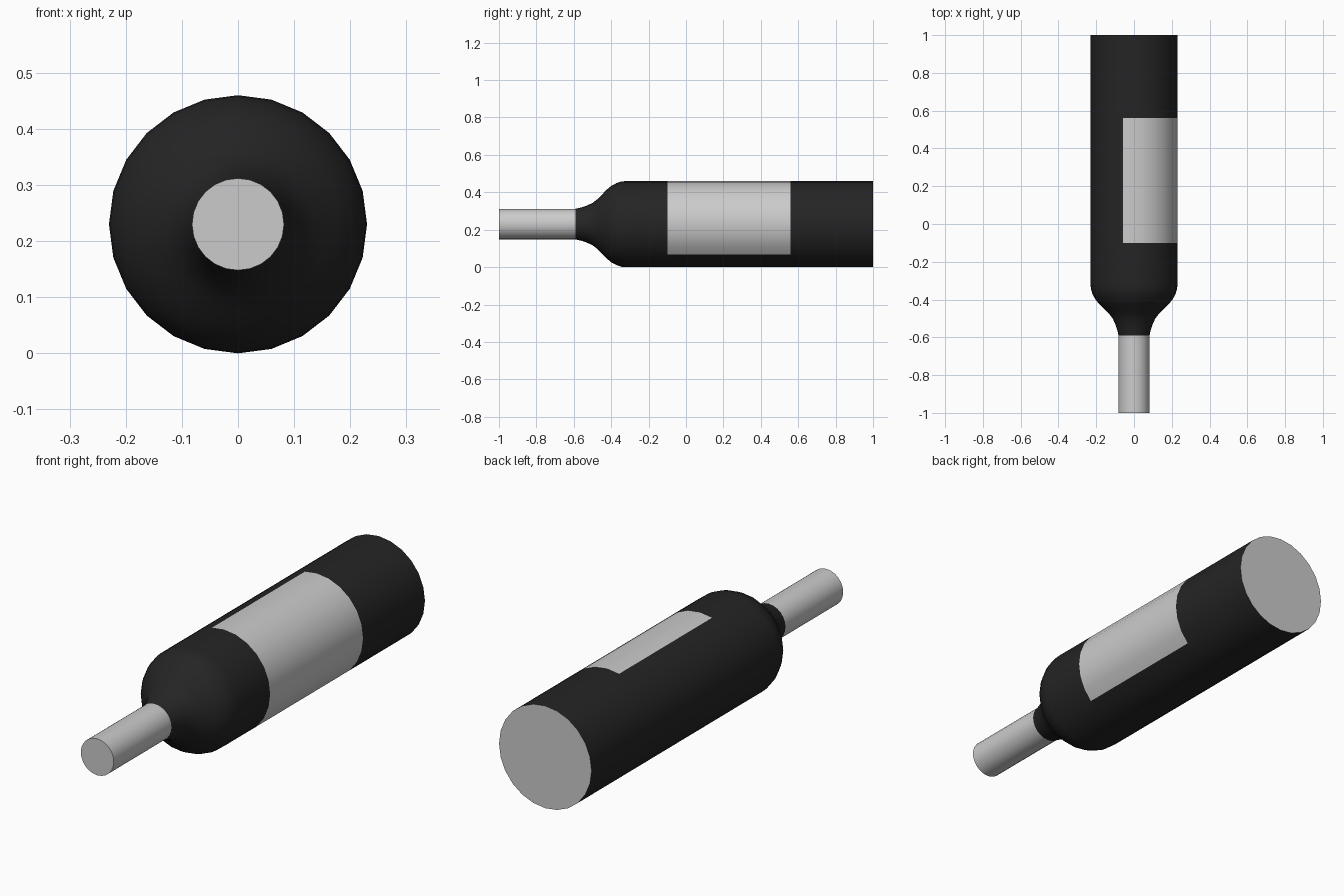
import bpy, bmesh, math

if "Cube" in bpy.data.objects:
    bpy.data.objects.remove(bpy.data.objects["Cube"])

SIDES, R, NECK = 24, 0.23, 0.082

glass = bpy.data.materials.new("dark_glass")
glass.diffuse_color = (0.018, 0.018, 0.018, 1)
glass.use_nodes = True
glass.node_tree.nodes["Principled BSDF"].inputs["Base Color"].default_value = glass.diffuse_color


def lathe(name, profile, k0=0, k1=SIDES, mat=None, cap=None):
    """Revolve (y, radius) points around the bottle axis from side k0 to side k1."""
    bm = bmesh.new()
    full = k1 - k0 == SIDES
    n = SIDES if full else k1 - k0 + 1
    rings = []
    for y, r in profile:
        ring = []
        for k in range(k0, k0 + n):
            a = 2 * math.pi * k / SIDES
            ring.append(bm.verts.new((r * math.cos(a), y, R + r * math.sin(a))))
        rings.append(ring)
    for a, b in zip(rings, rings[1:]):
        for i in range(k1 - k0):
            j = (i + 1) % n
            bm.faces.new((a[i], b[i], b[j], a[j]))
    if cap == "front":
        bm.faces.new(rings[0])
    elif cap == "back":
        bm.faces.new(rings[-1][::-1])
    me = bpy.data.meshes.new(name)
    bm.to_mesh(me)
    bm.free()
    if mat:
        me.materials.append(mat)
    ob = bpy.data.objects.new(name, me)
    bpy.context.collection.objects.link(ob)
    bpy.ops.object.select_all(action='DESELECT')
    ob.select_set(True)
    bpy.context.view_layer.objects.active = ob
    bpy.ops.object.shade_smooth_by_angle(angle=math.radians(40))
    return ob


LABEL = [(-0.10, R), (0.56, R)]

# Foil-covered neck, closed at the mouth
lathe("neck_foil", [(-1.0, NECK), (-0.59, NECK)], cap="front")

# S-curved shoulder running into the upper body
lathe("shoulder", [(-0.59, NECK), (-0.56, 0.089), (-0.53, 0.099), (-0.50, 0.113),
                   (-0.475, 0.132), (-0.45, 0.157), (-0.425, 0.183), (-0.40, 0.204),
                   (-0.37, 0.220), (-0.345, 0.228), (-0.32, R), (-0.10, R)], mat=glass)

# Label wraps ten sides, bare glass wraps the rest
lathe("label", LABEL, -3, 7)
lathe("body_behind_label", LABEL, 7, 21, mat=glass)

# Lower body and flat base
lathe("lower_body", [(0.56, R), (1.0, R)], mat=glass)
lathe("base", [(0.999, R), (1.0, R)], cap="back")
